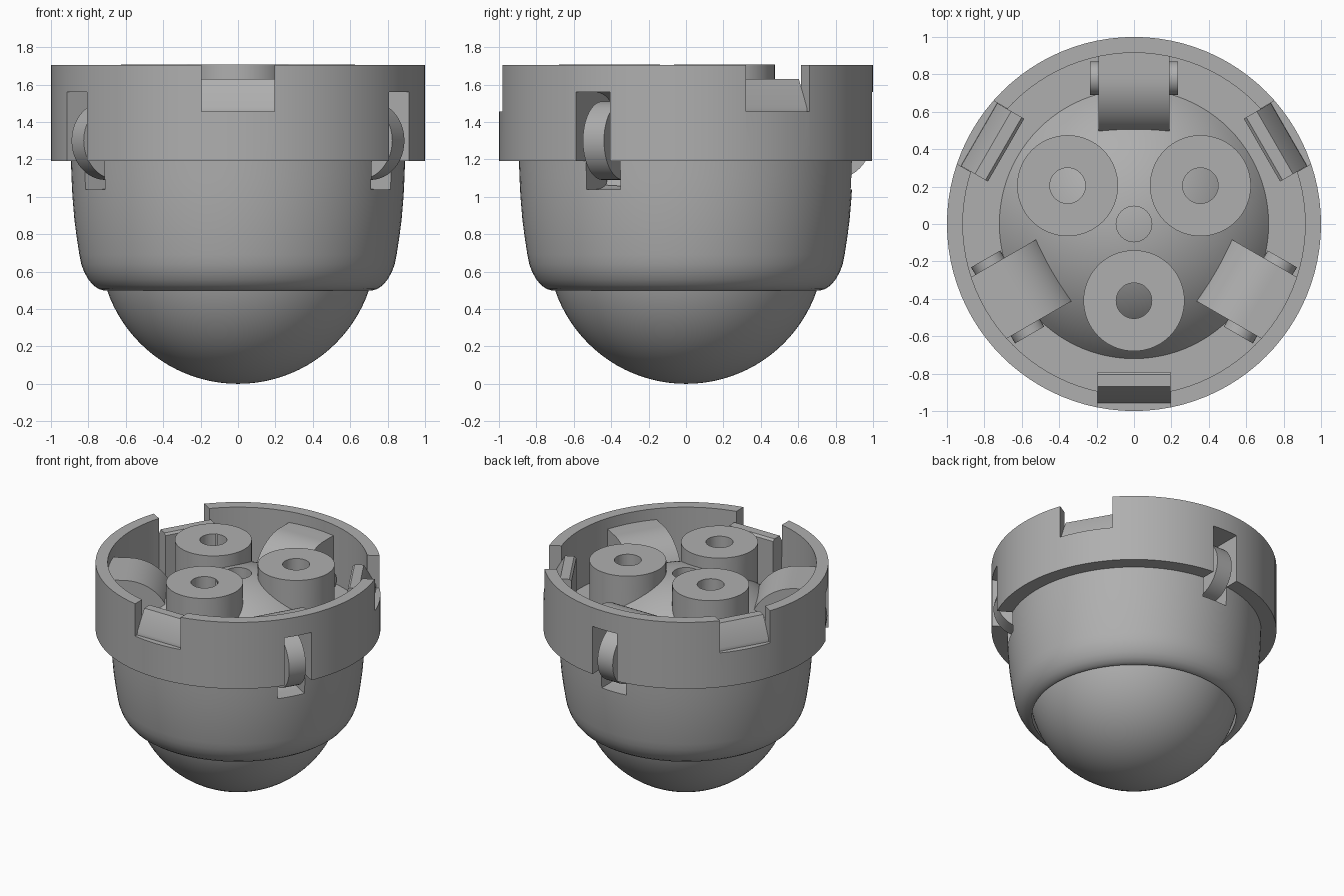
import bpy, bmesh, math
from mathutils import Matrix, Vector

if "Cube" in bpy.data.objects:
    bpy.data.objects.remove(bpy.data.objects["Cube"])

grey = bpy.data.materials.new("mid_grey")
grey.diffuse_color = (0.43, 0.43, 0.43, 1)
grey.use_nodes = True
grey.node_tree.nodes["Principled BSDF"].inputs["Base Color"].default_value = grey.diffuse_color

BALL_R, BALL_Z = 0.74, 0.74          # main ball
AXLE_R, AXLE_Z = 0.78, 1.30          # bearing axle position (radius, height)
ROLLER_ANGLES = (90, 210, 330)
CLIP_ANGLES = (30, 150, 270)


def finish(bm, name):
    bmesh.ops.remove_doubles(bm, verts=bm.verts, dist=1e-5)
    bmesh.ops.recalc_face_normals(bm, faces=bm.faces)
    mesh = bpy.data.meshes.new(name)
    bm.to_mesh(mesh)
    bm.free()
    obj = bpy.data.objects.new(name, mesh)
    bpy.context.collection.objects.link(obj)
    mesh.materials.append(grey)
    return obj


def revolve(name, profile, steps=96, center=(0, 0)):
    """Spin a (radius, z) profile around a vertical axis."""
    bm = bmesh.new()
    vs = [bm.verts.new((r, 0, z)) for r, z in profile]
    es = [bm.edges.new(p) for p in zip(vs, vs[1:])]
    bmesh.ops.spin(bm, geom=vs + es, cent=(0, 0, 0), axis=(0, 0, 1),
                   angle=math.tau, steps=steps, use_duplicate=False)
    bmesh.ops.translate(bm, verts=bm.verts, vec=(center[0], center[1], 0))
    return finish(bm, name)


def prism(name, profile, half, angle):
    """Extrude a (radius, z) profile sideways, then turn it about z."""
    bm = bmesh.new()
    face = bm.faces.new([bm.verts.new((r, -half, z)) for r, z in profile])
    ext = bmesh.ops.extrude_face_region(bm, geom=[face])
    moved = [g for g in ext["geom"] if isinstance(g, bmesh.types.BMVert)]
    bmesh.ops.translate(bm, verts=moved, vec=(0, 2 * half, 0))
    bmesh.ops.rotate(bm, verts=bm.verts, cent=(0, 0, 0),
                     matrix=Matrix.Rotation(math.radians(angle), 3, 'Z'))
    return finish(bm, name)


def arc(cx, cz, rad, a0, a1, n):
    return [(cx + rad * math.cos(math.radians(a0 + (a1 - a0) * i / n)),
             cz + rad * math.sin(math.radians(a0 + (a1 - a0) * i / n)))
            for i in range(n + 1)]


def sphere(name, rad):
    pts = arc(0, BALL_Z, rad, -90, 90, 48)
    pts[0], pts[-1] = (0, BALL_Z - rad), (0, BALL_Z + rad)
    return revolve(name, pts)


def rod(name, rad, z0, z1, center, steps=48):
    return revolve(name, [(0, z0), (rad, z0), (rad, z1), (0, z1)], steps, center)


def boolean(target, tool, operation):
    mod = target.modifiers.new("cut", 'BOOLEAN')
    mod.operation, mod.object, mod.solver = operation, tool, 'EXACT'
    bpy.context.view_layer.objects.active = target
    bpy.ops.object.modifier_apply(modifier=mod.name)
    bpy.data.objects.remove(tool, do_unlink=True)


def polar(r, angle):
    return r * math.cos(math.radians(angle)), r * math.sin(math.radians(angle))


def smooth(obj):
    bpy.ops.object.select_all(action='DESELECT')
    obj.select_set(True)
    bpy.context.view_layer.objects.active = obj
    bpy.ops.object.shade_smooth_by_angle(angle=math.radians(30))


# Housing: cup wall, wide collar, recessed floor and inner dome
dome_r = 0.885
dome_start = math.degrees(math.acos(0.72 / dome_r))
dome = arc(0, BALL_Z, dome_r, dome_start, 90, 20)
dome[-1] = (0, BALL_Z + dome_r)
floor_z = dome[0][1]
housing = revolve("housing", [
    (0, 0.5), (0.72, 0.5), (0.745, 0.507), (0.775, 0.528), (0.80, 0.558),
    (0.822, 0.597), (0.838, 0.64), (0.848, 0.69), (0.862, 0.78), (0.875, 0.88),
    (0.885, 1.0), (0.89, 1.1), (0.893, 1.19), (1, 1.19), (1, 1.705),
    (0.915, 1.705), (0.915, floor_z)] + dome)

# Rounded pockets over the bearings
for a in ROLLER_ANGLES:
    hull = arc(AXLE_R, AXLE_Z, 0.32, 90, 190, 20) + [(0.95, 1.22), (0.95, 1.62)]
    boolean(housing, prism("pocket", hull, 0.19, a), 'UNION')

# Screw towers, rim notches and sloped clips
for a in CLIP_ANGLES:
    boolean(housing, rod("tower", 0.27, 1.1, 1.706, polar(0.41, a), 64), 'UNION')
    notch = [(0.80, 1.455), (1.2, 1.455), (1.2, 1.9), (0.80, 1.9)]
    boolean(housing, prism("notch", notch, 0.195, a), 'DIFFERENCE')
    clip = [(0.79, 1.22), (0.79, 1.615), (0.805, 1.63), (0.87, 1.63),
            (0.955, 1.48), (0.958, 1.44), (0.958, 1.22)]
    boolean(housing, prism("clip", clip, 0.194, a), 'UNION')

# Ball cavity, centre hole, tower bores and bearing slots
boolean(housing, sphere("cavity", 0.755), 'DIFFERENCE')
boolean(housing, rod("centre_bore", 0.095, 1.2, 2, (0, 0)), 'DIFFERENCE')
for a in CLIP_ANGLES:
    boolean(housing, rod("bore", 0.095, 1.0, 2, polar(0.41, a)), 'DIFFERENCE')
for a in ROLLER_ANGLES:
    slot = arc(AXLE_R, AXLE_Z, 0.26, 90, 270, 24) + [(1.2, 1.04), (1.2, 1.56)]
    boolean(housing, prism("slot", slot, 0.105, a), 'DIFFERENCE')
smooth(housing)

# Main ball
smooth(sphere("ball", BALL_R))

# Bearings on their axle pins
for i, a in enumerate(ROLLER_ANGLES, 1):
    ring = arc(AXLE_R, AXLE_Z, 0.21, 0, 360, 48)[:-1]
    smooth(prism(f"bearing_{i}", ring, 0.065, a))
    pin = arc(AXLE_R, AXLE_Z, 0.09, 0, 360, 32)[:-1]
    smooth(prism(f"axle_pin_{i}", pin, 0.235, a))
